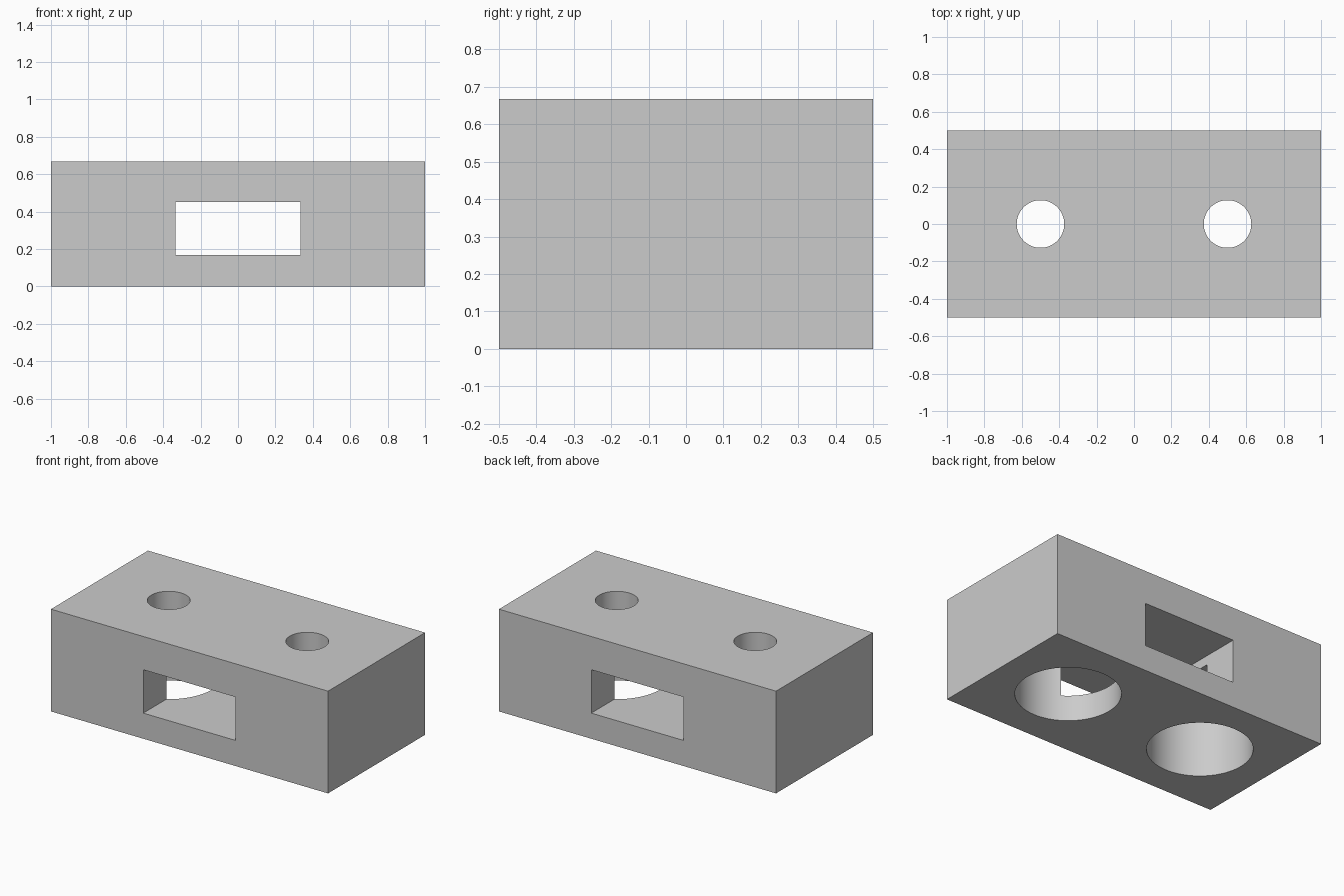
import bpy
import math

if "Cube" in bpy.data.objects:
    bpy.data.objects.remove(bpy.data.objects["Cube"])

# One plain grey for the whole block
grey = bpy.data.materials.new("light_grey")
grey.diffuse_color = (0.6, 0.6, 0.6, 1.0)
grey.use_nodes = True
grey.node_tree.nodes["Principled BSDF"].inputs["Base Color"].default_value = grey.diffuse_color

HEIGHT = 0.667
HOLE_X = 0.5


def box(name, size, z_mid):
    bpy.ops.mesh.primitive_cube_add(size=1, location=(0, 0, z_mid))
    obj = bpy.context.object
    obj.name = name
    obj.scale = size
    bpy.ops.object.transform_apply(location=True, rotation=False, scale=True)
    obj.data.materials.append(grey)
    return obj


def cylinder(name, radius, x, z0, z1):
    bpy.ops.mesh.primitive_cylinder_add(vertices=96, radius=radius, depth=z1 - z0,
                                        location=(x, 0, (z0 + z1) / 2))
    obj = bpy.context.object
    obj.name = name
    obj.data.materials.append(grey)
    return obj


def cut(target, cutter):
    mod = target.modifiers.new(cutter.name, 'BOOLEAN')
    mod.operation = 'DIFFERENCE'
    mod.solver = 'EXACT'
    mod.object = cutter
    bpy.context.view_layer.objects.active = target
    bpy.ops.object.modifier_apply(modifier=mod.name)
    bpy.data.objects.remove(cutter, do_unlink=True)


# Solid block
block = box("block", (2, 1, HEIGHT), HEIGHT / 2)

# Rectangular slot running front to back
cut(block, box("slot_cutter", (0.667, 1.2, 0.283), 0.167 + 0.283 / 2))

# Wide bores from below, narrow holes through the top
for x in (-HOLE_X, HOLE_X):
    cut(block, cylinder("bore_cutter", 0.31, x, -0.1, 0.39))
    cut(block, cylinder("hole_cutter", 0.127, x, 0.3, HEIGHT + 0.1))

# Smooth bore walls, sharp edges elsewhere
bpy.ops.object.select_all(action='DESELECT')
block.select_set(True)
bpy.context.view_layer.objects.active = block
bpy.ops.object.shade_smooth_by_angle(angle=math.radians(30))
